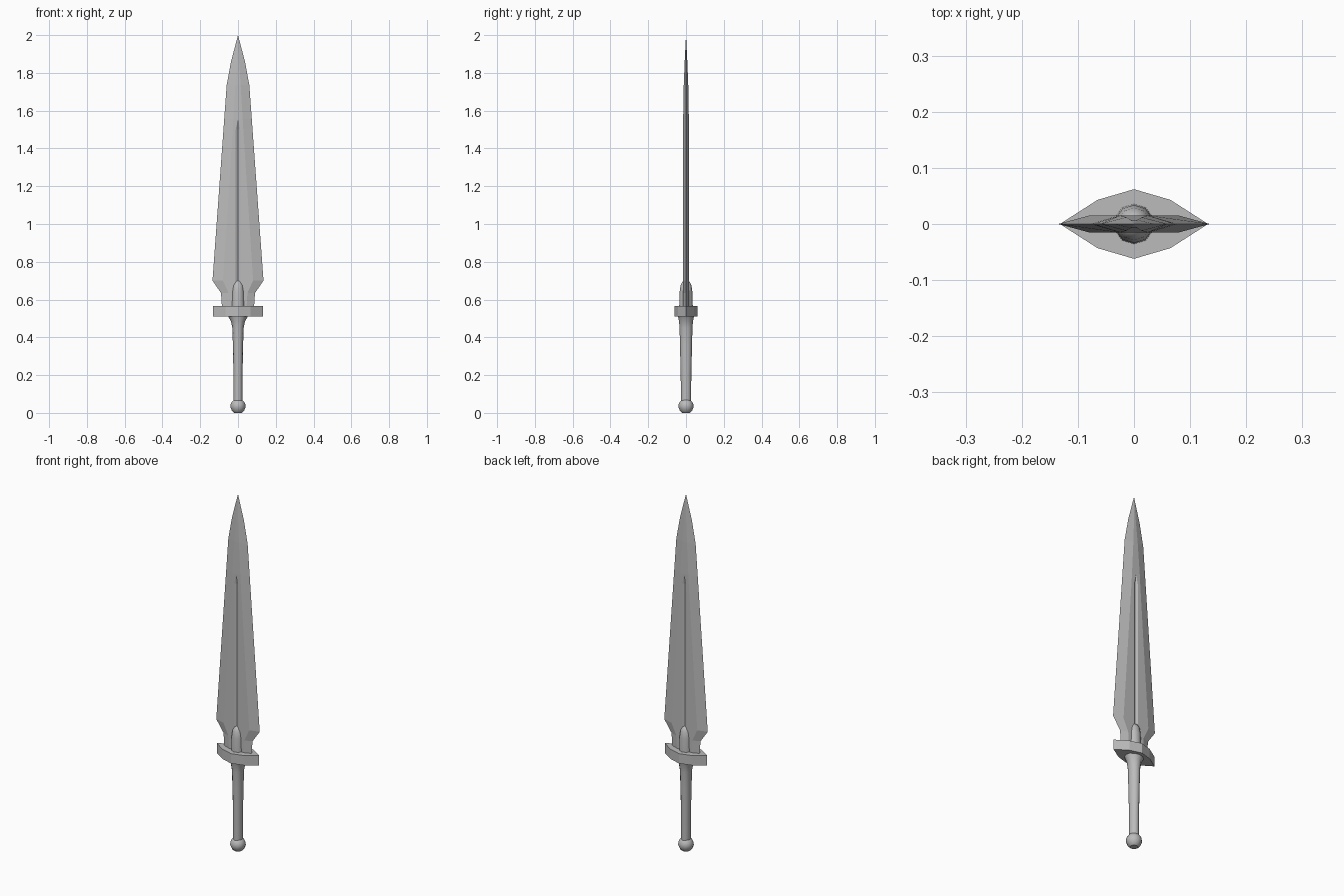
import bpy, bmesh, math

cube = bpy.data.objects.get("Cube")
if cube:
    bpy.data.objects.remove(cube, do_unlink=True)

steel = bpy.data.materials.new("grey_steel")
steel.use_nodes = True
GREY = (0.5, 0.5, 0.5, 1)
steel.diffuse_color = GREY
steel.node_tree.nodes["Principled BSDF"].inputs["Base Color"].default_value = GREY


def loft(name, rings, smooth=None):
    """Skin equal-sized rings of points and cap both ends."""
    bm = bmesh.new()
    loops = [[bm.verts.new(p) for p in ring] for ring in rings]
    n = len(loops[0])
    for low, high in zip(loops, loops[1:]):
        for i in range(n):
            j = (i + 1) % n
            bm.faces.new((low[i], low[j], high[j], high[i]))
    bm.faces.new(loops[0][::-1])
    bm.faces.new(loops[-1])
    bmesh.ops.remove_doubles(bm, verts=bm.verts, dist=0.0002)
    bmesh.ops.recalc_face_normals(bm, faces=bm.faces)
    mesh = bpy.data.meshes.new(name)
    bm.to_mesh(mesh)
    bm.free()
    mesh.materials.append(steel)
    obj = bpy.data.objects.new(name, mesh)
    bpy.context.collection.objects.link(obj)
    if smooth:
        bpy.ops.object.select_all(action='DESELECT')
        obj.select_set(True)
        bpy.context.view_layer.objects.active = obj
        bpy.ops.object.shade_smooth_by_angle(angle=math.radians(smooth))
    return obj


def round_ring(z, rx, ry, sides):
    angles = [math.pi / 2 + math.tau * i / sides for i in range(sides)]
    return [(rx * math.cos(a), ry * math.sin(a), z) for a in angles]


def blade_ring(z, w, b, t, g):
    """Bevelled section: edge w, bevel start b, half thickness t, groove g."""
    c = t - g * 0.6
    half = [(w, 0), (b, t), (g, t), (0, c), (-g, t), (-b, t)]
    return [(x, y, z) for x, y in half] + [(-x, -y, z) for x, y in half]


# Leaf-shaped blade with a central groove on both faces
loft("blade", [blade_ring(*s) for s in (
    (0.56, 0.085, 0.045, 0.015, 0.013),
    (0.635, 0.09, 0.05, 0.015, 0.013),
    (0.70, 0.135, 0.08, 0.015, 0.013),
    (1.50, 0.077, 0.028, 0.015, 0.012),
    (1.555, 0.073, 0.025, 0.015, 0),
    (1.735, 0.06, 0.014, 0.012, 0),
    (1.86, 0.037, 0.006, 0.007, 0),
    (2.0, 0, 0, 0, 0))])

# Lens-shaped guard
outline = [(0.132, 0), (0.065, 0.043), (0, 0.062), (-0.065, 0.043)]
outline += [(-x, -y) for x, y in outline]
loft("guard", [[(x, y, z) for x, y in outline] for z in (0.51, 0.565)])

# Domed collar over the blade root
loft("collar", [round_ring(z, r, r, 10) for z, r in (
    (0.56, 0.036), (0.64, 0.034), (0.675, 0.029), (0.694, 0.019), (0.702, 0.006))], 40)

# Slightly oval grip, flared under the guard
loft("grip", [round_ring(z, rx, ry, 12) for z, rx, ry in (
    (0.05, 0.024, 0.027), (0.2, 0.024, 0.028), (0.36, 0.027, 0.032),
    (0.45, 0.03, 0.034), (0.485, 0.037, 0.037), (0.51, 0.052, 0.042))], 40)

# Ball pommel
loft("pommel", [round_ring(z, r, r, 12) for z, r in (
    (0, 0.02), (0.01, 0.032), (0.03, 0.04), (0.045, 0.039), (0.058, 0.033), (0.067, 0.025))], 40)
